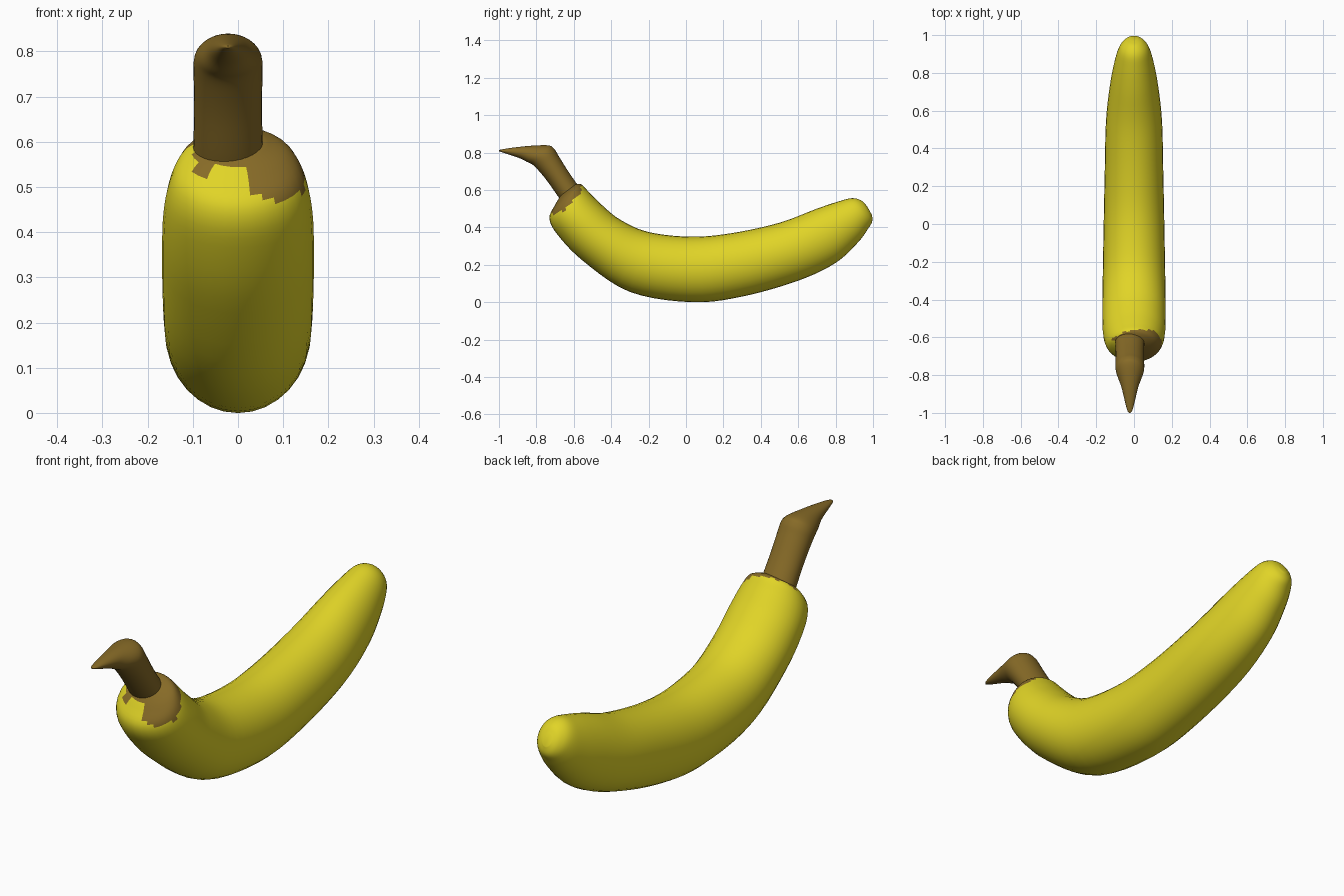
import bpy
import bmesh
import math
import random
from mathutils import Vector

random.seed(4)
SIDES = 32
STEPS = 5

default_cube = bpy.data.objects.get("Cube")
if default_cube:
    bpy.data.objects.remove(default_cube, do_unlink=True)


def make_material(name, colour):
    material = bpy.data.materials.new(name)
    material.use_nodes = True
    material.diffuse_color = colour
    shader = material.node_tree.nodes["Principled BSDF"]
    shader.inputs["Base Color"].default_value = colour
    shader.inputs["Roughness"].default_value = 0.7
    return material


yellow = make_material("ripe yellow", (0.75, 0.66, 0.02, 1))
brown = make_material("stalk brown", (0.24, 0.145, 0.02, 1))


def spline(rings):
    """Smooth the listed cross-sections with a Catmull-Rom curve."""
    dense = []
    last = len(rings) - 1
    for i in range(last):
        before, start = rings[max(i - 1, 0)], rings[i]
        end, after = rings[i + 1], rings[min(i + 2, last)]
        for step in range(STEPS):
            t = step / STEPS
            dense.append([
                b + t * ((c - a) / 2 + t * (a - 2.5 * b + 2 * c - d / 2
                         + t * (1.5 * (b - c) + (d - a) / 2)))
                for a, b, c, d in zip(before, start, end, after)])
    return dense + [rings[last]]


def loft(name, rings, centre_x, materials):
    """Skin ellipses, each given by upper y z, lower y z and half width."""
    bm = bmesh.new()
    loops = []
    for upper_y, upper_z, lower_y, lower_z, half_width in spline(rings):
        upper = Vector((centre_x, upper_y, upper_z))
        lower = Vector((centre_x, lower_y, lower_z))
        middle, radius = (upper + lower) / 2, (upper - lower) / 2
        side = Vector((half_width, 0, 0))
        angles = [math.tau * k / SIDES for k in range(SIDES)]
        loops.append([bm.verts.new(middle + radius * math.cos(a) + side * math.sin(a))
                      for a in angles])
    for near, far in zip(loops, loops[1:]):
        for k in range(SIDES):
            n = (k + 1) % SIDES
            bm.faces.new((near[k], near[n], far[n], far[k]))
    bm.faces.new(loops[0])
    bm.faces.new(loops[-1])
    bmesh.ops.recalc_face_normals(bm, faces=bm.faces)
    mesh = bpy.data.meshes.new(name)
    bm.to_mesh(mesh)
    bm.free()
    for material in materials:
        mesh.materials.append(material)
    part = bpy.data.objects.new(name, mesh)
    bpy.context.collection.objects.link(part)
    bpy.ops.object.select_all(action="DESELECT")
    part.select_set(True)
    bpy.context.view_layer.objects.active = part
    bpy.ops.object.shade_smooth_by_angle(angle=math.radians(60))
    return part


# Curved fruit, from the shoulder under the stalk to the blunt tip
fruit = loft("fruit_body", [
    (-.59, .63, -.67, .57, .06),
    (-.56, .63, -.7, .52, .115),
    (-.52, .59, -.73, .45, .148),
    (-.45, .52, -.69, .365, .165),
    (-.35, .44, -.55, .22, .168),
    (-.2, .375, -.3, .055, .165),
    (.03, .35, .03, 0, .16),
    (.25, .37, .3, .03, .155),
    (.5, .425, .6, .115, .148),
    (.7, .5, .8, .21, .125),
    (.82, .54, .92, .32, .1),
    (.89, .556, .975, .395, .078),
    (.94, .542, .995, .43, .05),
    (.97, .51, .995, .465, .02),
], 0, [yellow, brown])

# Ragged brown stain around the stalk, reaching down the left front shoulder
ragged = [random.uniform(-.012, .012) for _ in range(SIDES)]
for face in fruit.data.polygons:
    x, y, z = face.center
    along_stalk = .8 * z - .6 * y
    edge = .838 - .35 * max(x, 0) + .5 * max(y + .59, 0)
    if y < -.5 and along_stalk > edge + ragged[face.index % SIDES]:
        face.material_index = 1

# Stalk, bent forward and pinched to a point
loft("stalk", [
    (-.55, .58, -.64, .51, .08),
    (-.575, .62, -.68, .56, .077),
    (-.63, .7, -.74, .645, .075),
    (-.68, .78, -.785, .7, .076),
    (-.705, .82, -.82, .735, .076),
    (-.735, .838, -.85, .75, .068),
    (-.82, .837, -.89, .77, .046),
    (-.92, .827, -.95, .79, .027),
    (-.985, .817, -.985, .802, .014),
    (-1, .812, -1, .807, .004),
], -.022, [brown])
